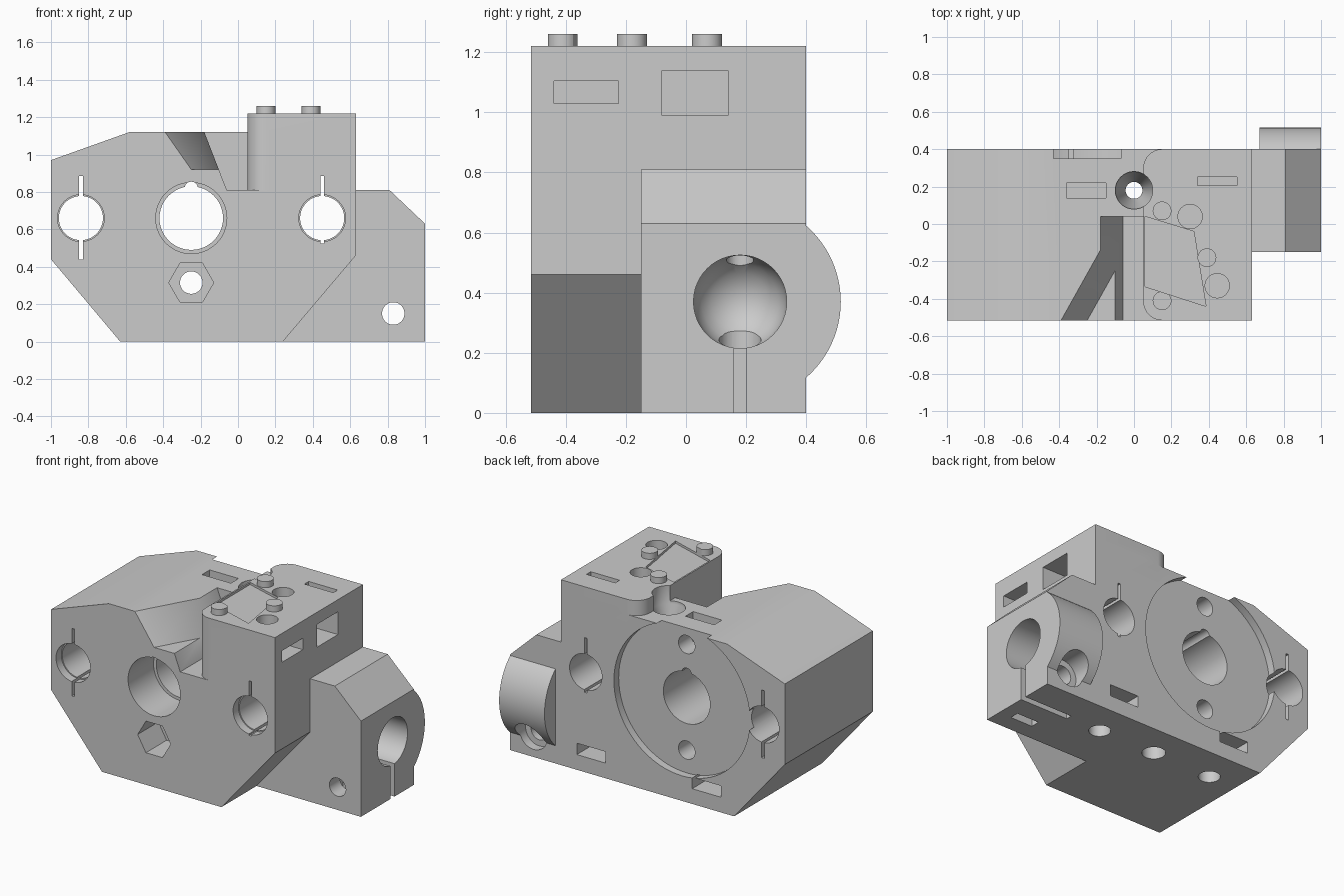
import bpy
import bmesh
from math import cos, sin, pi, radians
from mathutils import Vector

default = bpy.data.objects.get("Cube")
if default:
    bpy.data.objects.remove(default)

FRONT, BACK = -0.515, 0.40
SIDES = 48

grey = bpy.data.materials.new("Grey plastic")
grey.use_nodes = True
grey.diffuse_color = (0.6, 0.6, 0.6, 1)
grey.node_tree.nodes["Principled BSDF"].inputs["Base Color"].default_value = (0.6, 0.6, 0.6, 1)


def loft(name, rings):
    """Closed solid through matching rings of points."""
    bm = bmesh.new()
    loops = [[bm.verts.new(p) for p in ring] for ring in rings]
    n = len(loops[0])
    for a, b in zip(loops, loops[1:]):
        for i in range(n):
            j = (i + 1) % n
            bm.faces.new((a[i], a[j], b[j], b[i]))
    bm.faces.new(loops[0][::-1])
    bm.faces.new(loops[-1])
    bmesh.ops.recalc_face_normals(bm, faces=bm.faces)
    mesh = bpy.data.meshes.new(name)
    bm.to_mesh(mesh)
    bm.free()
    mesh.materials.append(grey)
    obj = bpy.data.objects.new(name, mesh)
    bpy.context.collection.objects.link(obj)
    return obj


def place(axis, u, v, w):
    return {"x": (w, u, v), "y": (u, w, v), "z": (u, v, w)}[axis]


def prism(name, axis, outline, lo, hi):
    return loft(name, [[place(axis, u, v, w) for u, v in outline] for w in (lo, hi)])


def turned(name, axis, centre, steps, sides=SIDES):
    """Solid of revolution; steps are (position along axis, radius)."""
    cu, cv = centre
    angles = [2 * pi * i / sides for i in range(sides)]
    return loft(name, [[place(axis, cu + r * cos(a), cv + r * sin(a), w) for a in angles]
                       for w, r in steps])


def rod(name, axis, centre, r, lo, hi, sides=SIDES):
    return turned(name, axis, centre, [(lo, r), (hi, r)], sides)


def box(name, x, y, z):
    return prism(name, "z", [(x[0], y[0]), (x[1], y[0]), (x[1], y[1]), (x[0], y[1])], *z)


def combine(target, tool, operation):
    mod = target.modifiers.new(tool.name, "BOOLEAN")
    mod.operation, mod.solver, mod.object = operation, "EXACT", tool
    with bpy.context.temp_override(object=target, active_object=target):
        bpy.ops.object.modifier_apply(modifier=mod.name)
    bpy.data.objects.remove(tool)


def cut(tool):
    combine(body, tool, "DIFFERENCE")


def add(tool):
    combine(body, tool, "UNION")


# Main housing
body = prism("extruder_body", "y", [(-1, .44), (-1, .97), (-.58, 1.12), (.63, 1.12),
             (.63, .46), (.24, 0), (-.63, 0)], FRONT, BACK)

# Stepped notch and oblique chute in the top
cut(prism("notch", "y", [(-.22, 1.223), (-.06, .81), (.17, .81), (.17, 1.223)], -.7, .04))
chute = [(-.46, 1.22), (-.25, .92), (0, .92), (0, 1.22)]
cut(loft("chute", [[(x + .56 * (y - FRONT), y, z) for x, z in chute] for y in (-.7, .035)]))

# Tower with two rounded corners
R = .1
tower = [(.63, FRONT), (.63, BACK)]
for cy, start in ((BACK - R, 90), (FRONT + R, 180)):
    for i in range(9):
        a = radians(start + i * 90 / 8)
        tower.append((.05 + R + R * cos(a), cy + R * sin(a)))
add(prism("tower", "z", tower, .81, 1.22))

# Side arm with its rounded clamp
add(prism("side_arm", "y", [(.24, 0), (1, 0), (1, .63), (.81, .81), (.5, .81), (.4, .3)],
          -.15, BACK))
arc = [radians(-49 + 98 * i / 24) for i in range(25)]
clamp = [(.18 + .335 * cos(a), .37 + .335 * sin(a)) for a in arc]
add(prism("clamp", "x", [(.35, clamp[0][1])] + clamp + [(.35, clamp[-1][1])], .67, 1))

# Locating pins on the tower
for spot in ((.15, .07), (.15, -.41), (.39, -.18)):
    add(rod("pin", "z", spot, .05, 1.15, 1.26, 32))

# Clamp bore with domed end, slit and cross screw
dome = [(.05 - .155 * sin(a), .155 * cos(a)) for a in (0, .3, .6, .9, 1.2, 1.45)]
cut(turned("clamp_bore", "x", (.18, .37), [(1.1, .155)] + dome))
cut(box("clamp_slit", (.65, 1.1), (.16, .2), (-.1, .3)))
cut(rod("clamp_screw", "y", (.83, .15), .06, -.3, .7))
cut(rod("clamp_screw_head", "y", (.83, .15), .1, .34, .7))
cut(box("clamp_nut_slot", (.75, .91), (-.04, .02), (-.1, .22)))

# Vertical feed channel with funnel
cut(turned("feed_channel", "z", (0, .18),
           [(-.1, .07), (.37, .07), (.371, .045), (.98, .045), (1.1, .1), (1.4, .1)]))

# Round motor pocket, drive bore and screw holes
DRIVE = (-.25, .66)
cut(rod("motor_pocket", "y", DRIVE, .495, .35, .7, 72))
cut(rod("drive_bore", "y", DRIVE, .17, -.7, .7))
cut(rod("bearing_seat", "y", DRIVE, .19, -.7, -.25))
cut(rod("bore_relief", "y", (-.25, .82), .035, -.7, .7, 24))
cut(rod("lower_screw", "y", (-.25, .315), .06, -.7, .7, 32))
cut(rod("hex_recess", "y", (-.25, .315), .12, -.7, -.3, 6))
cut(rod("upper_screw", "y", (-.25, 1.01), .06, 0, .7, 32))
cut(box("upper_nut_slot", (-.36, -.15), (.14, .22), (.9, 1.3)))

# Guide holes with thin relief slots
for x, low in ((-.84, .44), (.45, .525)):
    cut(rod("guide_hole", "y", (x, .66), .118, -.7, .7))
    cut(rod("guide_mouth", "y", (x, .66), .125, -.7, -.46))
    cut(box("guide_slot", (x - .01, x + .01), (-.7, .7), (low, .885)))

# Base mounting holes and their rear nut slots
for x in (-.43, .41):
    cut(rod("mount_hole", "z", (x, .175), .065, -.1, .2, 32))
    cut(box("mount_nut_slot", (x - .105, x + .105), (.08, .7), (.1, .175)))

# Tower screw holes, side pockets and shallow top recesses
cut(rod("tower_screw", "z", (.3, .04), .065, .9, 1.4, 32))
cut(rod("tower_screw", "z", (.445, -.33), .065, .9, 1.4, 32))
cut(box("side_pocket", (.36, .8), (-.44, -.225), (1.03, 1.105)))
cut(box("side_pocket", (.22, .8), (-.08, .14), (.99, 1.14)))
cut(prism("top_recess", "z", [(.06, .04), (.32, -.04), (.385, -.44), (.06, -.335)], 1.205, 1.3))
cut(box("top_slot", (.34, .55), (.205, .25), (1.18, 1.3)))
for spot in ((.15, .07), (.39, -.18)):
    add(rod("pin_foot", "z", spot, .05, 1.19, 1.26, 32))

# Shading
bpy.ops.object.select_all(action="DESELECT")
body.select_set(True)
bpy.context.view_layer.objects.active = body
bpy.ops.object.shade_smooth_by_angle(angle=radians(30))
